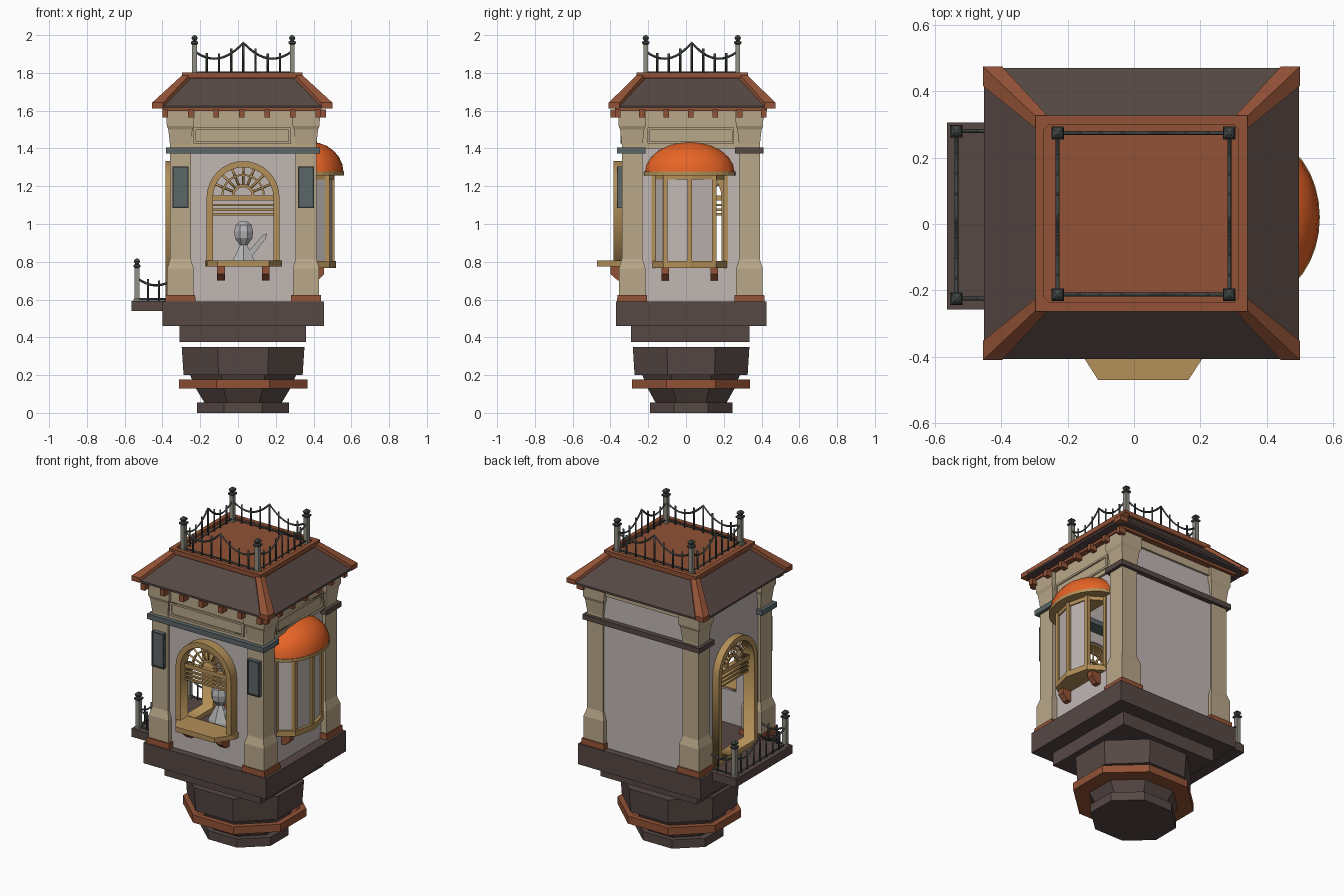
import bpy, bmesh, math
from mathutils import Vector, Matrix

if "Cube" in bpy.data.objects:
    bpy.data.objects.remove(bpy.data.objects["Cube"])

def material(name, *rgb):
    m = bpy.data.materials.new(name)
    m.diffuse_color = [((c / 255 + .055) / 1.055) ** 2.4 for c in rgb] + [1]
    m.use_nodes = True
    m.node_tree.nodes["Principled BSDF"].inputs["Base Color"].default_value = m.diffuse_color
    return m

WALL = material("wall plaster", 192, 183, 180)
STONE = material("beige stone", 186, 168, 138)
BROWN = material("dark brown", 86, 72, 68)
RUST = material("rust brown", 146, 82, 54)
GOLD = material("golden wood", 180, 144, 88)
ORANGE = material("orange dome", 232, 100, 38)
SLATE = material("slate", 92, 103, 104)
IRON = material("iron", 64, 70, 68)
POST = material("grey post", 146, 144, 132)
GREY = material("light grey", 178, 178, 180)
CX, CY = .027, .027   # tower axis

def finish(name, bm, mat):
    bmesh.ops.recalc_face_normals(bm, faces=bm.faces)
    me = bpy.data.meshes.new(name)
    bm.to_mesh(me)
    bm.free()
    me.materials.clear()
    me.materials.append(mat)
    for p in me.polygons:
        p.material_index = 0
    ob = bpy.data.objects.new(name, me)
    bpy.context.collection.objects.link(ob)
    return ob

def hull(name, pts, mat):
    bm = bmesh.new()
    for p in pts:
        bm.verts.new(p)
    r = bmesh.ops.convex_hull(bm, input=bm.verts)
    junk = {g for g in r["geom_interior"] + r["geom_unused"] if isinstance(g, bmesh.types.BMVert)}
    bmesh.ops.delete(bm, geom=list(junk), context='VERTS')
    return finish(name, bm, mat)

def box(name, x, y, z, mat):
    return hull(name, [(a, b, c) for a in x for b in y for c in z], mat)

def lathe(name, profile, n, mat, loc, sy=1):
    """Revolve (half width, z) pairs into an n-sided solid."""
    bm = bmesh.new()
    rings = []
    for r, z in profile:
        r /= math.cos(math.pi / n)
        rings.append([bm.verts.new((loc[0] + r * math.cos((i + .5) * math.tau / n),
                      loc[1] + sy * r * math.sin((i + .5) * math.tau / n), loc[2] + z)) for i in range(n)])
    for a, b in zip(rings, rings[1:]):
        for i in range(n):
            bm.faces.new((a[i], a[(i + 1) % n], b[(i + 1) % n], b[i]))
    bm.faces.new(rings[0])
    bm.faces.new(rings[-1])
    return finish(name, bm, mat)

def curve(name, paths, mat, cyclic, matrix=Matrix(), **settings):
    cu = bpy.data.curves.new(name, 'CURVE')
    for k, v in settings.items():
        setattr(cu, k, v)
    for path in paths:
        s = cu.splines.new('POLY')
        s.points.add(len(path) - 1)
        for p, co in zip(s.points, path):
            p.co = (*co, 1) if len(co) == 3 else (*co, 0, 1)
        s.use_cyclic_u = cyclic
    tmp = bpy.data.objects.new(name, cu)
    bpy.context.collection.objects.link(tmp)
    bpy.context.view_layer.update()
    me = bpy.data.meshes.new_from_object(tmp.evaluated_get(bpy.context.evaluated_depsgraph_get()))
    bpy.data.objects.remove(tmp)
    bm = bmesh.new()
    bm.from_mesh(me)
    bmesh.ops.remove_doubles(bm, verts=bm.verts, dist=1e-5)
    bm.transform(matrix)
    return finish(name, bm, mat)

def wires(name, paths, r, mat, matrix=Matrix()):
    return curve(name, paths, mat, False, matrix, dimensions='3D', bevel_depth=r,
                 bevel_resolution=0, use_fill_caps=True)

def side(axis, pos):
    """Places a flat (u, v) drawing on a wall: u is x or y, v is z."""
    m = Matrix.Rotation(math.pi / 2, 4, 'X')
    if axis == 'x':
        return Matrix.Translation((pos, 0, 0)) @ Matrix.Rotation(math.pi / 2, 4, 'Z') @ m
    return Matrix.Translation((0, pos, 0)) @ m

def panel(name, loops, half, mat, matrix):
    return curve(name, loops, mat, True, matrix, dimensions='2D', fill_mode='BOTH', extrude=half)

def rect(u0, u1, v0, v1):
    return [(u0, v0), (u1, v0), (u1, v1), (u0, v1)]

def arc(r, v, n=16):
    return [(CX + r * math.cos(i * math.pi / n), v + r * math.sin(i * math.pi / n)) for i in range(n + 1)]

def arch(r, v0, v1=1.14):
    return [(CX - r, v0), (CX + r, v0)] + arc(r, v1)

# pedestal
lathe("foot", [(.243, 0), (.243, .055)], 8, BROWN, (CX, CY, 0), .9)
lathe("pedestal_neck", [(.205, .055), (.25, .13), (.285, .21)], 8, BROWN, (CX, CY, 0), .92)
lathe("pedestal_drum", [(.315, .2), (.325, .35)], 8, BROWN, (CX, CY, 0), .95)
ring = [(.34, .13), (.34, .178), (.305, .178), (.305, .13), (.34, .13)]
lathe("pedestal_ring", ring, 8, RUST, (CX, CY, 0), .92)
box("lower_plate", (-.31, .36), (-.29, .335), (.376, .462), BROWN)
box("main_slab", (-.40, .455), (-.37, .425), (.46, .59), BROWN)
box("balcony_slab", (-.563, -.38), (-.257, .306), (.54, .592), BROWN)

# walls with openings
UX, UY = (-.32, .38), (-.31, .365)
panel("front_wall", [rect(*UX, .59, 1.6), arch(.17, .80)], .015, WALL, side('y', -.31))
panel("back_wall", [rect(*UX, .59, 1.6)], .015, WALL, side('y', .365))
panel("left_wall", [rect(*UY, .59, 1.6), arch(.17, .60)], .015, WALL, side('x', -.325))
panel("right_wall", [rect(*UY, .59, 1.6), rect(CY - .17, CY + .17, .80, 1.26)], .015, WALL, side('x', .378))

# corner pillars
shaft = [(.07, .625), (.07, .765), (.055, .815), (.055, 1.42), (.064, 1.5), (.072, 1.52), (.075, 1.61)]
for x in (-.305, .36):
    for y in (-.285, .336):
        lathe("pillar", shaft, 4, STONE, (x, y, 0))
        lathe("pillar_base", [(.08, .59), (.078, .625)], 4, RUST, (x, y, 0))
    box("pillar_plaque", (x - .042, x + .042), (-.362, -.33), (1.085, 1.305), SLATE)
    panel("plaque_frame", [rect(x - .042, x + .042, 1.085, 1.305), rect(x - .034, x + .034, 1.093, 1.297)],
          .004, IRON, side('y', -.362))

# bands and frieze
box("front_band", (-.38, .435), (-.365, -.215), (1.373, 1.405), SLATE)
box("back_band", (-.38, .435), (.26, .41), (1.373, 1.405), BROWN)
box("front_frieze", (-.30, .36), (-.337, -.30), (1.40, 1.61), STONE)
box("right_frieze", (.37, .408), (-.28, .33), (1.40, 1.61), STONE)
box("back_frieze", (-.30, .36), (.36, .393), (1.55, 1.61), STONE)
box("left_frieze", (-.355, -.32), (-.28, .33), (1.55, 1.61), STONE)
for m, a, b in ((side('y', -.338), -.235, .28), (side('x', .409), -.205, .255)):
    panel("frieze_frame", [rect(a, b, 1.425, 1.51), rect(a + .012, b - .012, 1.437, 1.498)], .008, STONE, m)
box("eave_plate", (-.40, .443), (-.375, .43), (1.597, 1.62), RUST)
for i in range(7):
    x, y = -.385 + i * .135, -.362 + i * .129
    box("front_dentil", (x - .015, x + .015), (-.40, -.35), (1.565, 1.605), RUST)
    box("right_dentil", (.42, .465), (y - .015, y + .015), (1.565, 1.605), RUST)

# hipped roof
RX, RY = .0225, .032
def corners(hx, hy, z):
    return [(RX + a * hx, RY + b * hy, z) for a in (-1, 1) for b in (-1, 1)]
hull("roof", corners(.474, .438, 1.613) + corners(.474, .438, 1.625) + corners(.30, .275, 1.778), BROWN)
for a in (-1, 1):
    for b in (-1, 1):
        pts = []
        for hx, hy, z, w in ((.4775, .442, 1.612, .058), (.303, .278, 1.772, .035)):
            for dx, dy in ((0, 0), (w, 0), (0, w)):
                pts += [(RX + a * (hx - dx), RY + b * (hy - dy), z + k) for k in (0, .03)]
        hull("roof_hip", pts, RUST)
box("roof_deck", (-.29, .33), (-.25, .31), (1.77, 1.785), RUST)
for s in (-1, 1):
    box("deck_rim", (RX + s * .32, RX + s * .293), (RY - .295, RY + .295), (1.773, 1.802), RUST)
    box("deck_rim", (RX - .32, RX + .32), (RY + s * .295, RY + s * .268), (1.773, 1.802), RUST)

# iron railings
def post(x, y, z, h):
    lathe("rail_post", [(.017, 0), (.017, .012), (.013, .016), (.013, h - .05)], 4, POST, (x, y, z))
    cap = [(.013, -.05), (.019, -.045), (.019, -.035), (.009, -.03), (.017, -.016), (.012, -.006), (.003, 0)]
    lathe("post_cap", cap, 4, IRON, (x, y, z + h))

def fence(p, q, z, n, swoops):
    p, q = Vector((*p, z)), Vector((*q, z))
    def height(t):
        s = 1 - abs(1 - 2 * t) if swoops == 2 else t * .7
        return .125 + .045 * s - .24 * s * (1 - s)
    swag = [p.lerp(q, i / 24) + Vector((0, 0, height(i / 24))) for i in range(25)]
    up = Vector((0, 0, .012))
    wires("swag_rail", [swag, [p + up, q + up]], .006, IRON)
    pickets = []
    for i in range(1, n):
        b = p.lerp(q, i / n)
        pickets.append([b, b + Vector((0, 0, height(i / n) + (.0 if 2 * i == n else .025)))])
    wires("pickets", pickets, .006, IRON)

x0, x1, y0, y1 = -.23, .287, -.213, .274
for a, b in (((x0, y0), (x1, y0)), ((x1, y0), (x1, y1)), ((x1, y1), (x0, y1)), ((x0, y1), (x0, y0))):
    post(*a, 1.785, .215)
    fence(a, b, 1.79, 8, 2)
for y in (-.225, .28):
    post(-.535, y, .59, .228)
    fence((-.535, y), (-.36, y), .59, 3, 1)
fence((-.535, -.225), (-.535, .28), .59, 8, 2)

# arched front window and side door
def arched(name, v0, axis, pos, back):
    m, mid = side(axis, pos), side(axis, back)
    panel(name + "_frame", [arch(.193, v0), arch(.16, v0 + .03)], .038, GOLD, m)
    panel(name + "_transom", [rect(CX - .165, CX + .165, 1.125, 1.152)], .015, GOLD, mid)
    panel(name + "_slats", [rect(CX - .165, CX + .165, v, v + .012) for v in (1.045, 1.07, 1.095)],
          .008, GOLD, mid)
    panel(name + "_fan_hub", [arc(.06, 1.15) + arc(.045, 1.15)[::-1]], .01, GOLD, mid)
    panel(name + "_fan_arc", [arc(.115, 1.15) + arc(.105, 1.15)[::-1]], .008, GOLD, mid)
    spokes = []
    for i in range(1, 8):
        c, s = math.cos(i * math.pi / 8), math.sin(i * math.pi / 8)
        spokes.append([(CX + r * c, 1.15 + r * s, 0) for r in (.05, .165)])
    wires(name + "_fan_spokes", spokes, .007, GOLD, mid)

arched("window", .775, 'y', -.347, -.33)
arched("door", .592, 'x', -.345, -.335)
hull("window_sill", [(x, y, z) for z in (.775, .806) for x, y in
     ((-.175, -.31), (.232, -.31), (-.175, -.365), (.232, -.365), (-.108, -.47), (.164, -.47))], GOLD)
for x in (-.09, .147):
    hull("sill_bracket", [(x + s, y, z) for s in (-.02, .02) for y, z in
         ((-.32, .70), (-.36, .70), (-.40, .735), (-.40, .778), (-.32, .778))], RUST)

# bay window on the right
BY = .02
plan = [(.385, -.19), (.472, -.13), (.5, 0), (.472, .13), (.385, .19)]
for i, (x, y) in enumerate(plan):
    lathe("bay_post", [(.012, .79), (.012, 1.265)], 4, GOLD, (x, y + BY, 0))
    if i < 3:   # the rear light stands open
        a, b = plan[i], plan[i + 1]
        hull("bay_pane", [(p[0] - d, p[1] + BY, z) for p in (a, b) for d in (0, .006) for z in (.79, 1.26)], WALL)
for nm, k, z0, z1 in (("bay_sill", 1.07, .768, .803), ("bay_head", 1.0, 1.235, 1.262)):
    hull(nm, [(.37, s * .19 * k + BY, z) for s in (-1, 1) for z in (z0, z1)] +
         [(.385 + (x - .385) * k * 1.08, y * k + BY, z) for x, y in plan for z in (z0, z1)], GOLD)
for y in (-.11, .15):
    hull("bay_bracket", [(x, y + s, z) for s in (-.02, .02) for x, z in
         ((.38, .70), (.42, .70), (.455, .735), (.455, .77), (.38, .77))], RUST)
half = [(.38 + .18 * math.cos(t), BY + .243 * math.sin(t)) for t in
        (math.pi * (i / 16 - .5) for i in range(17))]
hull("dome_trim", [(x, y, z) for x, y in half for z in (1.258, 1.278)], GOLD)
bm = bmesh.new()
bmesh.ops.create_uvsphere(bm, u_segments=24, v_segments=12, radius=1)
bmesh.ops.delete(bm, geom=[v for v in bm.verts if v.co.z < -.01 or v.co.x < -.01], context='VERTS')
bm.transform(Matrix.Translation((.382, BY, 1.272)) @ Matrix.Diagonal((.177, .238, .163, 1)))
dome = finish("bay_dome", bm, ORANGE)
for p in dome.data.polygons:
    p.use_smooth = True

# figure behind the front window
lathe("figure_head", [(.022, .89), (.046, .925), (.05, .96), (.042, .995), (.02, 1.013)], 8, GREY, (.03, -.22, 0))
lathe("figure_body", [(.075, .70), (.065, .79), (.015, .895)], 6, GREY, (.03, -.22, 0), .7)
hull("figure_raised_arm", [(x, -.22 + d, z) for d in (-.015, .015) for x, z in
     ((.05, .85), (.075, .83), (.145, .92), (.155, .95), (.135, .945))], GREY)
